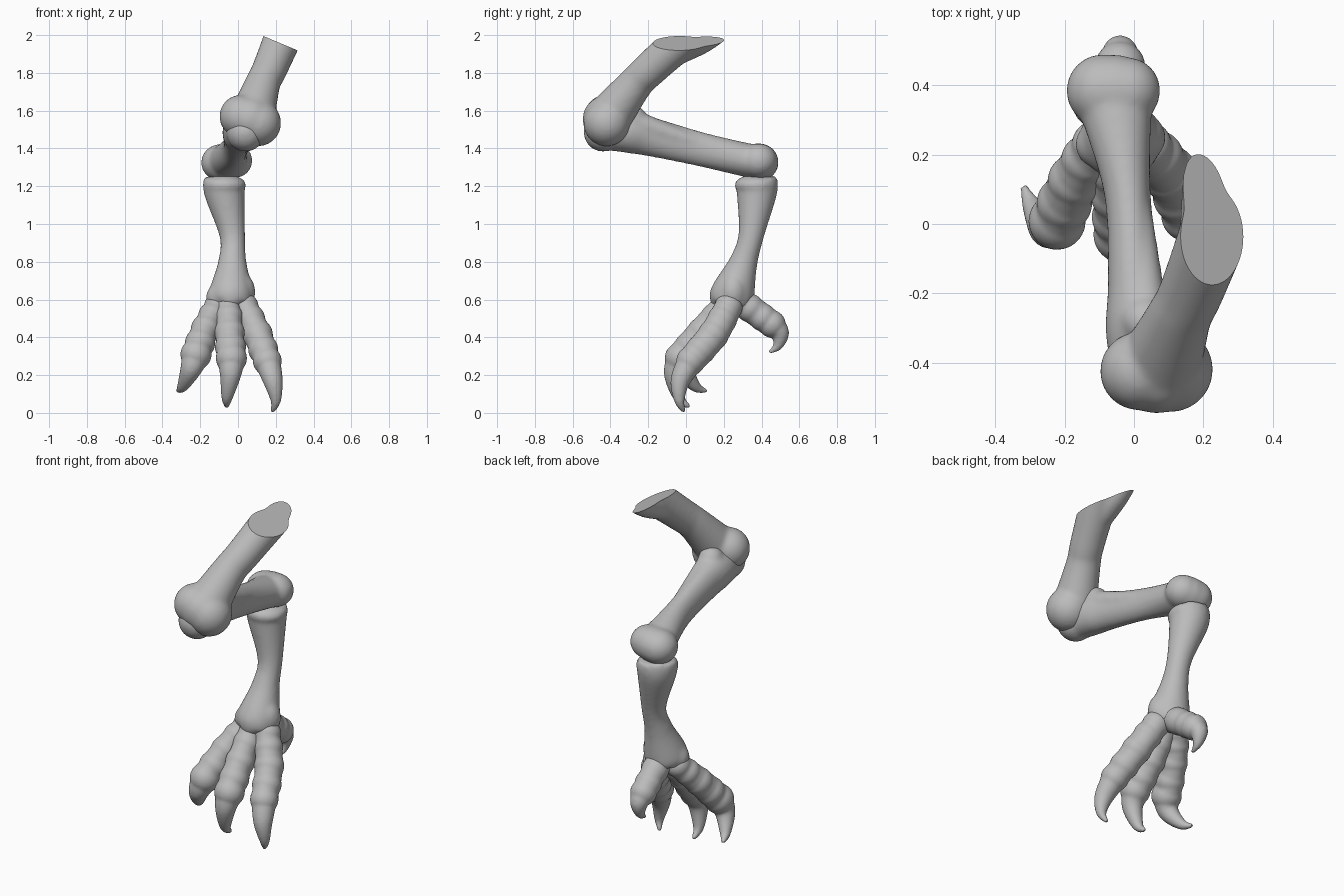
import bpy, bmesh, math
from mathutils import Vector, Matrix

if "Cube" in bpy.data.objects:
    bpy.data.objects.remove(bpy.data.objects["Cube"])

bone = bpy.data.materials.new("bone_grey")
bone.diffuse_color = (0.5, 0.5, 0.5, 1)
bone.use_nodes = True
bone.node_tree.nodes["Principled BSDF"].inputs["Base Color"].default_value = bone.diffuse_color


def spline(rows, steps=6):
    """Catmull-Rom resampling of rows of any length."""
    pts = [rows[0]] + list(rows) + [rows[-1]]
    out = []
    for a, b, c, d in zip(pts, pts[1:], pts[2:], pts[3:]):
        for k in range(steps):
            t = k / steps
            out.append([0.5 * (2 * q + (r - p) * t + (2 * p - 5 * q + 4 * r - s) * t * t
                               + (3 * q - p - 3 * r + s) * t ** 3)
                        for p, q, r, s in zip(a, b, c, d)])
    return out + [list(rows[-1])]


def tube(bm, rows, sides=28):
    """Skin along (x, y, z, side radius, depth radius) rows."""
    rows = spline(rows)
    rings = []
    for i, row in enumerate(rows):
        tan = Vector(rows[min(i + 1, len(rows) - 1)][:3]) - Vector(rows[max(i - 1, 0)][:3])
        tan.normalize()
        side = Vector((1, 0, 0))
        side = (side - tan * side.dot(tan)).normalized()
        up = tan.cross(side)
        angles = [2 * math.pi * k / sides for k in range(sides)]
        rings.append([bm.verts.new(Vector(row[:3]) + side * math.cos(a) * row[3]
                                   + up * math.sin(a) * row[-1]) for a in angles])
    for r, s in zip(rings, rings[1:]):
        for k in range(sides):
            n = (k + 1) % sides
            bm.faces.new((r[k], r[n], s[n], s[k]))
    bm.faces.new(rings[0][::-1])
    bm.faces.new(rings[-1])


def ball(bm, x, y, z, r, tall=1):
    m = Matrix.Translation((x, y, z)) @ Matrix.Diagonal((r, r, r * tall, 1))
    bmesh.ops.create_uvsphere(bm, u_segments=28, v_segments=18, radius=1, matrix=m)


def fuse(name, tubes, balls, voxel=0.011, smooth=12, cut=None):
    """Blend overlapping tubes and balls into one smooth bone."""
    bm = bmesh.new()
    for t in tubes:
        tube(bm, t)
    for b in balls:
        ball(bm, *b)
    bmesh.ops.recalc_face_normals(bm, faces=bm.faces)
    me = bpy.data.meshes.new(name)
    bm.to_mesh(me)
    bm.free()
    ob = bpy.data.objects.new(name, me)
    bpy.context.collection.objects.link(ob)
    rm = ob.modifiers.new("blend", 'REMESH')
    rm.mode = 'VOXEL'
    rm.voxel_size = voxel
    sm = ob.modifiers.new("soften", 'SMOOTH')
    sm.factor = 0.5
    sm.iterations = smooth
    dg = bpy.context.evaluated_depsgraph_get()
    new = bpy.data.meshes.new_from_object(ob.evaluated_get(dg))
    ob.modifiers.clear()
    ob.data = new
    if cut:
        bm = bmesh.new()
        bm.from_mesh(new)
        res = bmesh.ops.bisect_plane(bm, geom=bm.verts[:] + bm.edges[:] + bm.faces[:],
                                     plane_co=cut[0], plane_no=cut[1], clear_outer=True)
        edges = [e for e in res["geom_cut"] if isinstance(e, bmesh.types.BMEdge)]
        bmesh.ops.contextual_create(bm, geom=edges)
        bm.to_mesh(new)
        bm.free()
    new.materials.clear()
    new.materials.append(bone)
    bpy.ops.object.select_all(action='DESELECT')
    ob.select_set(True)
    bpy.context.view_layer.objects.active = ob
    bpy.ops.object.shade_smooth_by_angle(angle=math.radians(45))


def toe(name, joints, claw, steps=2):
    """A row of round pads along the joints, ending in a curved tapering claw."""
    pads = spline(joints, steps)
    core = [(x, y, z, r * .9, r * .96) for x, y, z, r in pads]
    x, y, z, r = pads[-1]
    nail = [(x, y, z, r * .9)] + [(*p, r * f) for p, f in zip(claw, (.68, .36, .12))]
    fuse(name, [core, nail], pads, voxel=0.008, smooth=5)


# Thigh bone with its sloping flared cut end and knee knuckles
thigh = [(.07, -.42, 1.55, .125), (.13, -.27, 1.74, .094), (.168, -.19, 1.82, .093),
         (.25, .03, 2.02, .102), (.28, .15, 2.12, .102)]
flare = [(.195, -.06, 1.9, .065), (.203, .1, 1.975, .065), (.205, .25, 2.07, .05)]
fuse("thigh_bone", [thigh, flare],
     [(.105, -.42, 1.535, .124), (.015, -.425, 1.57, .114), (.065, -.425, 1.555, .123)],
     cut=((.225, 0, 1.957), (.42, 0, 1)))

# Shin bone with a side ridge and rounded ankle
shin = [(.035, -.43, 1.48, .095, .09), (.015, -.3, 1.485, .098, .11), (0, -.16, 1.455, .076, .102),
        (-.02, .1, 1.39, .068, .09), (-.06, .38, 1.325, .115, .09)]
ridge = [(.035, -.3, 1.545, .07), (.01, .05, 1.43, .04)]
fuse("shin_bone", [shin, ridge],
     [(.04, -.44, 1.485, .102), (.03, -.28, 1.56, .07),
      (-.09, .385, 1.325, .106, .93), (-.02, .385, 1.335, .097, .95), (-.055, .385, 1.33, .105, .93)])

# Lower leg bone spreading into the foot
shank = [(-.072, .372, 1.24, .108), (-.072, .375, 1.17, .108), (-.03, .345, .94, .068),
         (-.03, .305, .8, .075), (-.037, .25, .64, .116), (-.045, .235, .58, .11)]
fuse("lower_leg_bone", [shank],
     [(-.072, .372, 1.205, .116, .5), (.022, .25, .64, .07, 1.4),
      (-.1, .23, .61, .07, 1.1), (-.04, .19, .62, .066, 1.3)])

# Three front toes and one back toe
toe("middle_toe", [(-.05, .205, .57, .07), (-.045, .085, .425, .081), (-.035, -.03, .29, .083)],
    [(-.04, -.06, .2), (-.058, -.035, .08), (-.06, .02, .03)])
toe("right_toe", [(.035, .225, .56, .075), (.103, .145, .415, .082), (.155, .025, .275, .077)],
    [(.185, -.03, .17), (.2, -.035, .065), (.18, -.008, .004)])
toe("left_toe", [(-.11, .23, .565, .07), (-.172, .125, .445, .078), (-.222, .008, .31, .083)],
    [(-.25, -.01, .23), (-.293, .05, .14), (-.32, .11, .115)])
toe("back_toe", [(-.03, .29, .59, .077), (-.04, .455, .47, .073)],
    [(-.04, .497, .42), (-.04, .485, .355), (-.04, .44, .32)], steps=3)
